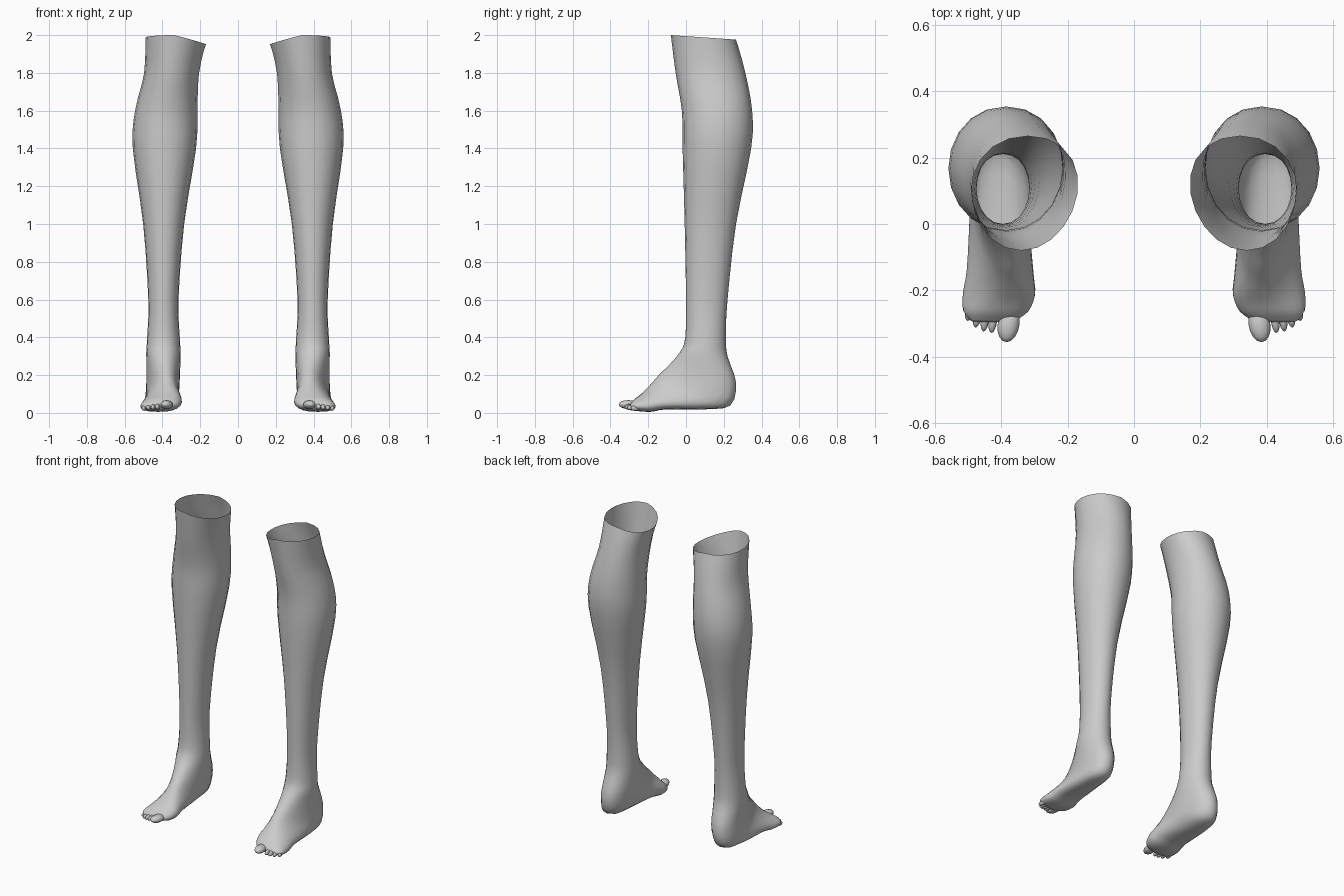
import bpy, bmesh, math
from mathutils import Vector

if "Cube" in bpy.data.objects:
    bpy.data.objects.remove(bpy.data.objects["Cube"])

SEG = 20    # points around the leg
STEPS = 3   # rings between neighbouring sections

skin = bpy.data.materials.new("plain grey")
skin.diffuse_color = (0.6, 0.6, 0.6, 1)
skin.use_nodes = True
skin.node_tree.nodes["Principled BSDF"].inputs["Base Color"].default_value = skin.diffuse_color

# Level shin sections: height, front y, back y, inner x, outer x
SHIN = [
    (2.0, -.08, .265, .17, .49),
    (1.8, -.055, .315, .207, .497),
    (1.6, -.022, .35, .215, .545),
    (1.4, -.018, .345, .222, .557),
    (1.0, -.007, .265, .285, .502),
    (.6, 0, .22, .315, .475),
    (.4, -.004, .211, .308, .481),
]
# Foot sections fan round the heel: instep y, z, sole y, z, inner x, outer x
FOOT = [
    (-.03, .325, .22, .30, .304, .486),
    (-.088, .255, .265, .16, .307, .483),
    (-.138, .207, .235, .04, .311, .484),
    (-.172, .168, .10, .019, .312, .488),
    (-.212, .125, -.10, .019, .302, .496),
    (-.238, .10, -.185, .006, .298, .509),
    (-.27, .075, -.255, .01, .318, .513),
    (-.295, .048, -.29, .024, .36, .49),
]


def smooth_sections(rows):
    """Fill in rings with a smooth curve through the sections."""
    rows = [Vector(r) for r in rows]
    out = []
    for i in range(len(rows) - 1):
        p0, p1 = rows[max(i - 1, 0)], rows[i]
        p2, p3 = rows[i + 1], rows[min(i + 2, len(rows) - 1)]
        for j in range(STEPS):
            t = j / STEPS
            out.append(p1 + (p2 - p0) * (t / 2)
                       + (p0 * 2 - p1 * 5 + p2 * 4 - p3) * (t * t / 2)
                       + (p1 * 3 - p0 - p2 * 3 + p3) * (t ** 3 / 2))
    return out + [rows[-1]]


def ring_points(row, foot):
    """Oval ring; foot runs from 0 at the ankle to 1 at the toes."""
    fy, fz, by, bz, x0, x1 = row
    knee = min(max((fz - 1.5) / .5, 0), 1)
    full = .1 * knee + .15 * math.sin(math.pi * foot)   # wider at back or sole
    power = .95 - .25 * foot                            # boxier toward the toes
    shift = .01 * knee - .025 * math.sin(math.pi * foot)
    for k in range(SEG):
        t = 2 * math.pi * k / SEG
        c, s = math.cos(t), math.sin(t)
        side = math.copysign(abs(s) ** power, s)
        x = (x0 + x1) / 2 + (x1 - x0) / 2 * side * (1 - full * c) + shift * c
        z = bz + (fz - bz) * (1 + c) / 2
        # the cut rim dips toward the back and the inside
        z -= knee ** 4 * (.012 * (1 - c) + .036 * max(-s, 0))
        yield x, by + (fy - by) * (1 + c) / 2, z


def finish(name, bm):
    bmesh.ops.recalc_face_normals(bm, faces=bm.faces)
    me = bpy.data.meshes.new(name)
    bm.to_mesh(me)
    bm.free()
    me.materials.append(skin)
    me.shade_smooth()
    ob = bpy.data.objects.new(name, me)
    bpy.context.collection.objects.link(ob)
    ob.modifiers.new("other side", 'MIRROR').use_mirror_merge = False


# Open-topped leg running through the ankle and heel into the foot
sections = [(fy, z, by, z, x0, x1) for z, fy, by, x0, x1 in SHIN] + FOOT
rings = smooth_sections(sections)
ankle = len(SHIN) * STEPS
bm = bmesh.new()
loops = []
for i, row in enumerate(rings):
    foot = max(0, (i - ankle) / (len(rings) - 1 - ankle))
    loops.append([bm.verts.new(p) for p in ring_points(row, foot)])
for a, b in zip(loops, loops[1:]):
    for k in range(SEG):
        n = (k + 1) % SEG
        bm.faces.new((a[k], a[n], b[n], b[k]))
bm.faces.new(loops[-1])
finish("lower_leg", bm)


def add_toe(bm, base, tip, rx, rz):
    """Rounded toe stretched from its base to its tip."""
    base, tip = Vector(base), Vector(tip)
    made = bmesh.ops.create_uvsphere(bm, u_segments=12, v_segments=8, radius=1)
    for v in made["verts"]:
        x, y, z = v.co
        v.co = base + (tip - base) * ((1 + z) / 2) + Vector((x * rx, 0, y * rz))


# Big toe, then four small toes stepping back toward the outside
bm = bmesh.new()
add_toe(bm, (.372, -.25, .042), (.384, -.356, .045), .033, .024)
for i in range(4):
    add_toe(bm, (.422 + .023 * i, -.255 + .008 * i, .036 - .002 * i),
            (.429 + .024 * i, -.328 + .004 * i * i, .03 - .002 * i), .013, .016)
finish("toes", bm)
